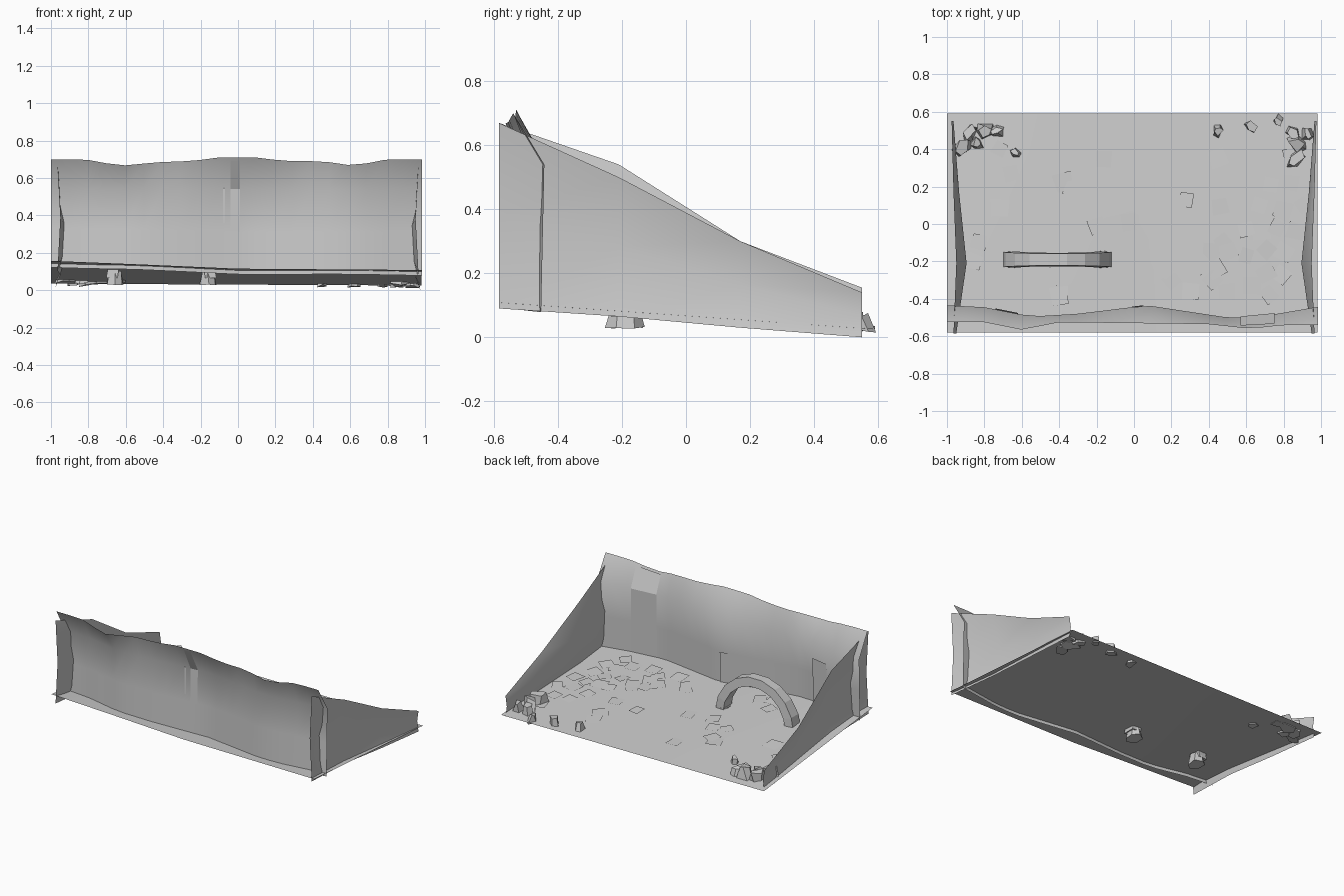
import bpy, bmesh, math, random
from mathutils import Vector, Matrix

if "Cube" in bpy.data.objects:
    bpy.data.objects.remove(bpy.data.objects["Cube"])

random.seed(4)


def make(name, verts, faces, smooth=False):
    me = bpy.data.meshes.new(name)
    me.from_pydata(verts, [], faces)
    me.update()
    ob = bpy.data.objects.new(name, me)
    bpy.context.collection.objects.link(ob)
    if smooth:
        for p in me.polygons:
            p.use_smooth = True
    return ob


def sheet(name, rows, smooth=True):
    """Open surface through equally long rows of points."""
    n = len(rows[0])
    faces = [(r * n + i, r * n + i + 1, (r + 1) * n + i + 1, (r + 1) * n + i)
             for r in range(len(rows) - 1) for i in range(n - 1)]
    return make(name, [p for row in rows for p in row], faces, smooth)


def interp(table, x):
    for (a, u), (b, v) in zip(table, table[1:]):
        if x <= b:
            return u + (v - u) * max(0, (x - a) / (b - a))
    return table[-1][1]


FRONT_Z = [(-1, .157), (-.5, .137), (0, .115), (1, .108)]


def floor_z(x, y):
    t = (y + .58) / 1.17
    return interp(FRONT_Z, x) * (1 - t) + (.03 - .005 * x) * t


# sloping floor
xs = [-1 + i * .165 for i in range(13)]
ys = [-.58 + j * 1.17 / 6 for j in range(7)]
sheet("floor", [[(x, y, floor_z(x, y)) for x in xs] for y in ys])

# wavy rear wall, leaning outward at the top
MID_Y = [(-1, -.435), (-.8, -.445), (-.55, -.495), (-.3, -.48),
         (.07, -.435), (.5, -.5), (.65, -.5), (1, -.44)]
TOP_Y = [(-1, -.525), (-.8, -.525), (-.6, -.565), (-.4, -.525),
         (0, -.53), (.4, -.535), (.62, -.56), (.8, -.54), (1, -.54)]
TOP_Z = [(-1, .7), (-.82, .7), (-.63, .665), (-.42, .685), (-.25, .69),
         (-.1, .71), (.1, .71), (.25, .69), (.45, .69), (.62, .665), (.8, .7), (1, .7)]


def wall_point(x, t, off=0):
    """t: 0 bottom, 1 bend, 2 top."""
    m = interp(MID_Y, x)
    low = floor_z(x, m) - .02
    if t <= 1:
        return (x, m - .01 * (1 - t) + off, low + (.54 - low) * t)
    t -= 1
    return (x, m + (interp(TOP_Y, x) - m) * t + off, .54 + (interp(TOP_Z, x) - .54) * t)


wx = [-1 + i * .0992 for i in range(21)]
sheet("rear_wall", [[wall_point(x, t) for x in wx] for t in (0, .5, 1, 2)])

# plaster strips lying on the rear wall
for i, (x0, x1, t0, t1, off) in enumerate([
        (.57, .75, .05, 1.9, .006), (-.74, -.62, .05, .75, .008),
        (-.01, .05, .05, .5, .008), (-.08, -.07, .6, 1.05, -.006),
        (-.04, .01, .5, 1.9, -.004)]):
    ts = sorted({t0, (t0 + min(t1, 1)) / 2, min(t1, 1), t1})
    sheet(f"wall_strip_{i}", [[wall_point(x0, t, off), wall_point(x1, t, off)] for t in ts], False)

# side walls bulging inward
for name, s, tops in (("right", 1, (.67, .50, .30, .14)), ("left", -1, (.67, .54, .30, .155))):
    cols = [(-.585, .09, .965, .95), (-.21, .065, .95, .895),
            (.17, .03, .965, .935), (.55, 0, .975, .965)]
    rows = []
    for f in (0, .5, 1):
        row = []
        for (y, z, xe, xm), top in zip(cols, tops):
            low = z + (.015 if s < 0 else 0)
            row.append((s * (xm if f == .5 else xe), y, low + (top - low) * f))
        rows.append(row)
    sheet(f"{name}_side_wall", rows)

# free standing arch
N = 9
av, af = [], []
for i in range(N + 1):
    a = math.pi * i / N
    k = .5 + .5 * abs(math.cos(a)) ** 3
    for r, y in ((.235, -.045), (.295, -.04), (.295, .04), (.235, .045)):
        av.append((-.41 + r * math.cos(a), -.19 + y * (.6 + .4 * k), .065 + r * math.sin(a)))
for i in range(N):
    for j in range(4):
        k = (j + 1) % 4
        af.append((4 * i + j, 4 * i + k, 4 * i + 4 + k, 4 * i + 4 + j))
af += [(0, 1, 2, 3), (4 * N + 3, 4 * N + 2, 4 * N + 1, 4 * N)]
make("arch", av, af)


# faceted stones and arch feet
def stone(name, loc, size, sides=5, jitter=.25, rot=0):
    bm = bmesh.new()
    bmesh.ops.create_cone(bm, cap_ends=True, segments=sides, radius1=.5, radius2=.36, depth=1)
    for v in bm.verts:
        v.co += Vector([random.uniform(-jitter, jitter) * .5 for _ in range(3)])
    bmesh.ops.transform(bm, verts=bm.verts, matrix=Matrix.Translation(loc)
                        @ Matrix.Rotation(rot, 4, 'Z') @ Matrix.Diagonal((*size, 1)))
    me = bpy.data.meshes.new(name)
    bm.to_mesh(me)
    bm.free()
    bpy.context.collection.objects.link(bpy.data.objects.new(name, me))


for i, x in enumerate((-.66, -.16)):
    stone(f"arch_foot_{i}", (x, -.19, .065), (.10, .12, .07), 6, .1)

rubble = [(-.92, .41, .10), (-.88, .49, .10), (-.8, .49, .12), (-.74, .5, .09), (-.84, .43, .08),
          (-.63, .38, .07), (.45, .5, .08), (.63, .52, .08), (.77, .55, .07), (.87, .35, .12),
          (.88, .43, .12), (.85, .49, .09), (.93, .48, .09)]
for i, (x, y, s) in enumerate(rubble):
    stone(f"rubble_{i}", (x, y, floor_z(x, y) + s * .22), (s, s * .8, s * .7), 5, .3,
          random.uniform(0, 3))

# loose paving slabs on the floor
slabs = [(-.72, .4), (-.66, .27), (-.84, .21), (-.72, .09), (-.63, .1), (-.83, -.1), (-.38, .23),
         (-.16, .35), (-.33, .19), (-.35, .06), (-.26, .08), (-.2, -.01), (-.03, .01), (-.86, -.2),
         (-.43, -.28), (-.4, -.38), (-.31, -.36), (.45, .35), (.28, .13), (.46, .26), (.46, .09),
         (.73, .21), (.84, .22), (.84, .36), (.67, .1), (.8, .07), (.9, .1), (.6, -.03),
         (.68, -.04), (.48, -.1), (.41, -.15), (.36, -.21), (.17, -.24), (.2, -.3), (.3, -.36),
         (.44, -.24), (.5, -.15), (.6, -.17), (.71, -.14), (.8, -.15), (.86, -.04), (.76, -.02),
         (.71, -.26), (.63, -.33), (.72, -.38), (.5, -.36), (.79, -.27), (.42, -.3)]
sv, sf = [], []
for x, y in slabs:
    a, r = random.uniform(0, 1.57), random.uniform(.05, .068)
    n = len(sv)
    for q in range(4):
        b = a + q * math.pi / 2 + random.uniform(-.15, .15)
        px, py = x + r * math.cos(b), y + r * math.sin(b)
        sv.append((px, py, floor_z(px, py) + random.uniform(.003, .009)))
    sf.append((n, n + 1, n + 2, n + 3))
make("paving_slabs", sv, sf)
